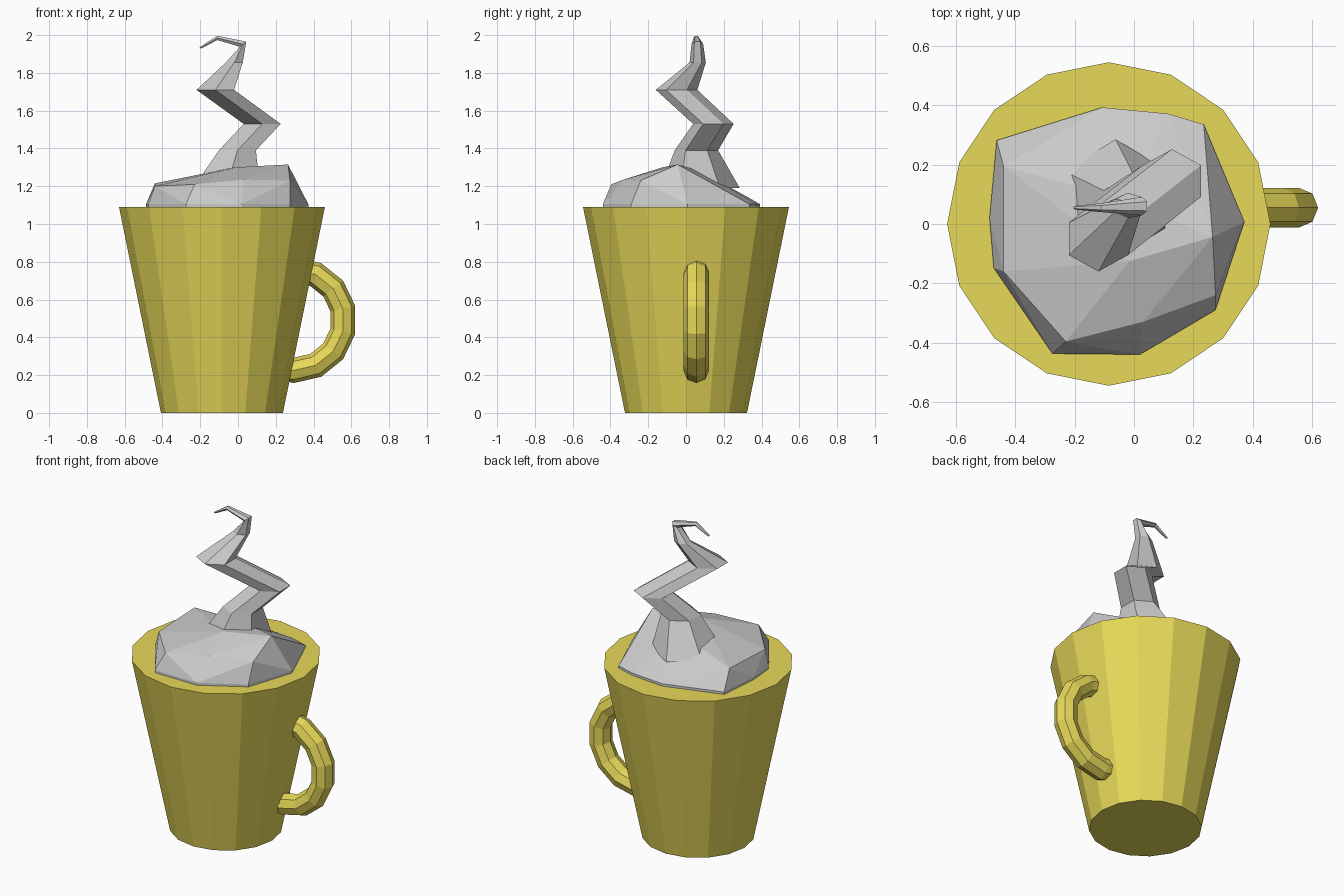
import bpy, bmesh
from math import sin, cos, pi, radians

if "Cube" in bpy.data.objects:
    bpy.data.objects.remove(bpy.data.objects["Cube"])

yellow = bpy.data.materials.new("yellow_glaze")
yellow.diffuse_color = (0.8, 0.69, 0.1, 1)
yellow.use_nodes = True
yellow.node_tree.nodes["Principled BSDF"].inputs["Base Color"].default_value = yellow.diffuse_color


def finish(name, bm):
    bmesh.ops.recalc_face_normals(bm, faces=bm.faces[:])
    mesh = bpy.data.meshes.new(name)
    bm.to_mesh(mesh)
    bm.free()
    obj = bpy.data.objects.new(name, mesh)
    bpy.context.collection.objects.link(obj)
    return obj


# Tapered 16-sided cup, closed at the top
bpy.ops.mesh.primitive_cone_add(vertices=16, radius1=0.323, radius2=0.545, depth=1.09,
                                location=(-0.085, 0, 0.545))
cup = bpy.context.object
cup.name = "cup"
cup.data.materials.append(yellow)

# Ring handle, partly sunk into the cup wall
bpy.ops.mesh.primitive_torus_add(major_segments=14, minor_segments=8, major_radius=0.267,
                                 minor_radius=0.067, location=(0.295, 0.055, 0.492),
                                 rotation=(pi / 2, pi / 14, 0))
handle = bpy.context.object
handle.name = "handle"
handle.data.materials.append(yellow)

# Faceted foam mound: base outline plus raised corners
base = [(0.372, 0.007), (0.275, -0.29), (0.02, -0.44), (-0.275, -0.437), (-0.473, -0.148),
        (-0.487, 0.02), (-0.463, 0.282), (-0.383, 0.29), (-0.107, 0.393), (0.114, 0.372),
        (0.235, 0.336)]
crown = [(-0.44, 0.195, 1.215), (-0.44, -0.16, 1.2), (-0.23, -0.396, 1.21), (0.03, -0.33, 1.235),
         (0.275, -0.24, 1.23), (0.265, -0.044, 1.315), (-0.015, -0.125, 1.3), (-0.02, 0.08, 1.28)]
bm = bmesh.new()
for p in [(x, y, 1.085) for x, y in base] + [(x, y, 1.105) for x, y in base] + crown:
    bm.verts.new(p)
hull = bmesh.ops.convex_hull(bm, input=bm.verts[:])
loose = [v for v in bm.verts if not v.link_faces]
bmesh.ops.delete(bm, geom=loose, context='VERTS')
finish("foam", bm)

# Zigzag steam: hexagonal sections (x, y, z, radius x, radius y, tilt)
sections = [(-0.062, 0.075, 1.19, 0.205, 0.21, 0), (-0.003, 0.055, 1.39, 0.113, 0.115, 0),
            (0.128, 0.145, 1.53, 0.113, 0.107, 0), (-0.12, -0.05, 1.71, 0.115, 0.11, 0),
            (-0.02, 0.062, 1.855, 0.052, 0.043, 0), (0.027, 0.06, 1.952, 0.025, 0.031, 40),
            (-0.11, 0.055, 1.985, 0.013, 0.015, 95), (-0.2, 0.055, 1.932, 0.006, 0.006, 130)]
bm = bmesh.new()
rings = []
for x, y, z, rx, ry, tilt in sections:
    t = radians(tilt)
    ring = []
    for i in range(6):
        a = pi / 6 + i * pi / 3
        u = rx * cos(a)
        ring.append(bm.verts.new((x + u * cos(t), y + ry * sin(a), z + u * sin(t))))
    rings.append(ring)
for lo, hi in zip(rings, rings[1:]):
    for i in range(6):
        j = (i + 1) % 6
        bm.faces.new((lo[i], lo[j], hi[j], hi[i]))
bm.faces.new(rings[0])
bm.faces.new(rings[-1])
finish("steam", bm)
